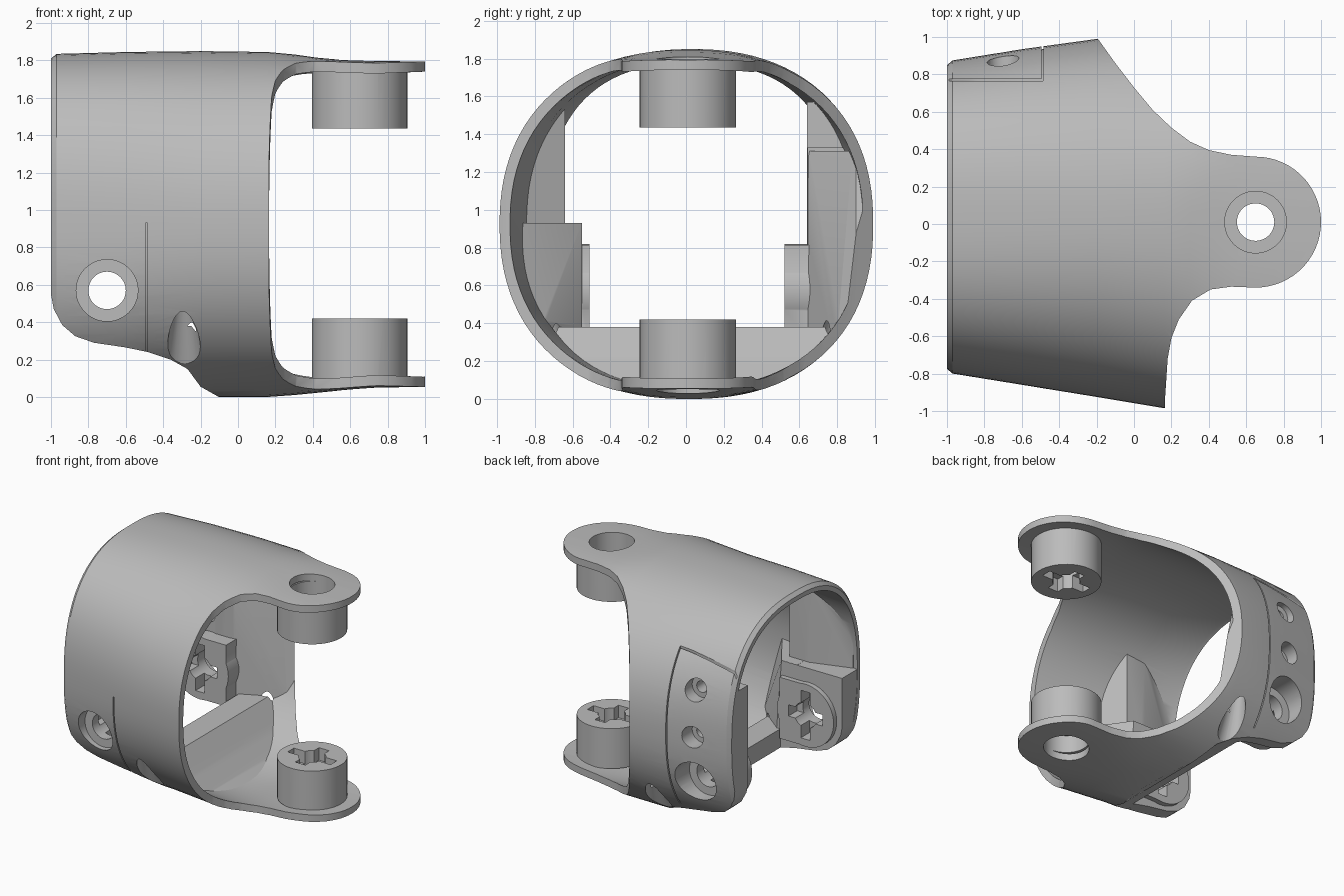
import bpy, bmesh
from math import pi, cos, sin, radians
from mathutils import Matrix, Vector

cube = bpy.data.objects.get("Cube")
if cube:
    bpy.data.objects.remove(cube, do_unlink=True)

grey = bpy.data.materials.new("plain_grey")
grey.use_nodes = True
colour = (0.5, 0.5, 0.5, 1)
grey.diffuse_color = colour
grey.node_tree.nodes["Principled BSDF"].inputs["Base Color"].default_value = colour


def finish(bm, name):
    bmesh.ops.recalc_face_normals(bm, faces=bm.faces)
    mesh = bpy.data.meshes.new(name)
    bm.to_mesh(mesh)
    bm.free()
    mesh.materials.append(grey)
    obj = bpy.data.objects.new(name, mesh)
    bpy.context.collection.objects.link(obj)
    return obj


def combine(target, other, op):
    """Apply a boolean and throw the helper away."""
    mod = target.modifiers.new("bool", "BOOLEAN")
    mod.operation, mod.solver, mod.object = op, "EXACT", other
    bpy.context.view_layer.objects.active = target
    bpy.ops.object.modifier_apply(modifier=mod.name)
    bpy.data.objects.remove(other, do_unlink=True)
    return target


def hull(points, name="hull"):
    bm = bmesh.new()
    for p in points:
        bm.verts.new(p)
    bmesh.ops.convex_hull(bm, input=bm.verts)
    return finish(bm, name)


def box(x0, x1, y0, y1, z0, z1):
    return hull([(x, y, z) for x in (x0, x1) for y in (y0, y1) for z in (z0, z1)], "block")


def rod(start, end, r0, r1=None):
    """Cylinder or tapered rod between two points."""
    a, b = Vector(start), Vector(end)
    bm = bmesh.new()
    bmesh.ops.create_cone(bm, cap_ends=True, segments=48, radius1=r0,
                          radius2=r0 if r1 is None else r1, depth=(b - a).length)
    turn = Vector((0, 0, 1)).rotation_difference(b - a).to_matrix().to_4x4()
    bm.transform(Matrix.Translation((a + b) / 2) @ turn)
    return finish(bm, "rod")


def rod_z(x, y, r, lo, hi):
    return rod((x, y, lo), (x, y, hi), r)


def rod_y(x, z, r, lo, hi):
    return rod((x, lo, z), (x, hi, z), r)


def prism(points, axis, lo, hi):
    """Extrude an outline drawn in xy (along z) or in xz (along y)."""
    place = (lambda p, q, d: (p, q, d)) if axis == "z" else (lambda p, q, d: (p, d, q))
    bm = bmesh.new()
    rings = [[bm.verts.new(place(p, q, d)) for p, q in points] for d in (lo, hi)]
    n = len(points)
    for ring in rings:
        bm.faces.new(ring)
    for i in range(n):
        j = (i + 1) % n
        bm.faces.new((rings[0][i], rings[0][j], rings[1][j], rings[1][i]))
    return finish(bm, "prism")


# Oval stations along the shell: x, y min, y max, z min, z max, squareness
STATIONS = [
    (-1.0, -.775, .85, .035, 1.81, 2.5), (-.97, -.80, .875, .02, 1.835, 2.5),
    (-.6, -.86, .935, .005, 1.845, 2.4), (-.2, -.925, .99, 0, 1.85, 2.25),
    (.16, -.985, 1.0, 0, 1.845, 2.25), (.3, -1, 1.01, .01, 1.832, 2.4),
    (.42, -1, 1.01, .022, 1.815, 2.7), (.55, -1, 1.01, .035, 1.803, 3),
    (.75, -1, 1.01, .05, 1.797, 3), (1.05, -1, 1.01, .055, 1.793, 3)]


def oval(grow, reach=0, name="oval"):
    """Lofted rounded solid, grown outward and lengthened by reach."""
    def bend(t, e):
        return abs(t) ** (2 / e) * (1 if t > 0 else -1)
    bm = bmesh.new()
    rings, n = [], 96
    for k, (x, y0, y1, z0, z1, e) in enumerate(STATIONS):
        x += reach * ((k == len(STATIONS) - 1) - (k == 0))
        ry, rz = (y1 - y0) / 2 + grow, (z1 - z0) / 2 + grow
        angles = [2 * pi * (i + .5) / n for i in range(n)]
        rings.append([bm.verts.new((x, (y0 + y1) / 2 + ry * bend(cos(a), e),
                                    (z0 + z1) / 2 + rz * bend(sin(a), e))) for a in angles])
    bm.faces.new(rings[0])
    bm.faces.new(rings[-1])
    for a, b in zip(rings, rings[1:]):
        for i in range(n):
            j = (i + 1) % n
            bm.faces.new((a[i], a[j], b[j], b[i]))
    return finish(bm, name)


# Thin rounded shell
body = combine(oval(0, name="bracket_shell"), oval(-.055, .1), "DIFFERENCE")


def add(part, grow=-.03):
    """Clip a part to the oval and join it to the shell."""
    combine(part, oval(grow, -.003), "INTERSECT")
    combine(body, part, "UNION")


# Upper inner walls, sloping back to the shell, and the lower cheeks
PIVOT = (-.7, .57)
add(prism([(-.96, -1.2), (-.96, -.74), (-.64, -.64), (-.47, -.64), (-.36, -.86), (-.36, -1.2)],
          "z", .8, 1.57))
add(prism([(-.96, 1.2), (-.96, .8), (-.64, .64), (-.52, .64), (-.52, 1.2)], "z", .8, 1.57))
add(box(-1.2, -.49, -1.2, -.55, -.1, .93), -.008)
add(box(-1.2, -.49, .642, 1.2, -.1, 1.33), -.008)

# Gussets that blend the cheeks forward into the shell
add(hull([(-.6, -.551, .931), (-.46, -.551, .931), (-.2, -.93, .931), (-.2, -1.2, .931), (-.6, -1.2, .931),
          (-.6, -.551, -.1), (-.38, -.551, -.1), (.1, -.93, -.1), (.1, -1.2, -.1), (-.6, -1.2, -.1)]))
add(hull([(-.6, .644, 1.31), (-.5, .644, 1.31), (-.22, .9, 1.31), (-.22, 1.2, 1.31), (-.6, 1.2, 1.31),
          (-.6, .644, -.1), (-.45, .644, -.1), (.08, .9, -.1), (.08, 1.2, -.1), (-.6, 1.2, -.1)]))

# Inner pivot bosses with a squared side
for lo, hi in ((-.75, -.51), (.52, .8)):
    boss = rod_y(*PIVOT, .25, lo, hi)
    combine(boss, box(-.7, -.47, lo, hi, .325, .815), "UNION")
    add(boss)

# Ramped floor
add(prism([(.13, .02), (0, .1), (-.12, .22), (-.25, .38), (-.45, .38), (-.45, -.1), (.13, -.1)],
          "y", -1.1, 1.1))

# Plan outline with the two round lugs
LUG = (.65, .01)
arc = [(LUG[0] + .35 * cos(radians(a)), LUG[1] + .35 * sin(radians(a))) for a in range(-90, 91, 6)]
plan = [(-1.2, -1.2), (.165, -1.2), (.165, -.95), (.18, -.72), (.2, -.61), (.24, -.51),
        (.31, -.41), (.41, -.35), (.52, -.335)] + arc + [
        (.52, .37), (.4, .395), (.3, .44), (.2, .515), (.1, .61), (0, .73), (-.1, .86),
        (-.2, 1.0), (-.35, 1.22), (-1.2, 1.22)]
combine(body, prism(plan, "z", -.5, 2.5), "INTERSECT")

# Underside opening
under = [(-1.2, -.3), (-1.2, .65), (-1.01, .6), (-.985, .47), (-.94, .385), (-.87, .325),
         (-.77, .29), (-.6, .265), (-.48, .24), (-.36, .2), (-.27, .15), (-.2, .055),
         (-.1, -.001), (-.1, -.3)]
combine(body, prism(under, "y", -1.5, 1.5), "DIFFERENCE")

# Lug bosses
for lo, hi in ((.1, .42), (1.435, 1.745)):
    combine(body, rod_z(*LUG, .255, lo, hi), "UNION")


def cut(part):
    combine(body, part, "DIFFERENCE")


# Lug bores, outer counterbores and cross recesses
cut(rod_z(*LUG, .1, -.5, 2.5))
cut(rod_z(*LUG, .165, -.5, .24))
cut(rod_z(*LUG, .165, 1.62, 2.5))
x, y = LUG
for lo, hi in ((.32, .5), (1.36, 1.54)):
    cut(box(x - .19, x + .19, y - .04, y + .04, lo, hi))
    cut(box(x - .045, x + .045, y - .15, y + .15, lo, hi))

# Pivot bores, counterbores and cross recesses
x, z = PIVOT
cut(rod_y(x, z, .1, -1.5, 1.5))
for lo, hi in ((-1.5, -.7), (.72, 1.5)):
    cut(rod_y(x, z, .165, lo, hi))
cut(box(x - .04, x + .04, -.62, .63, z - .19, z + .19))
cut(box(x - .15, x + .15, -.621, .631, z - .045, z + .045))

# Teardrop screw grooves under the shell
for side in (-1, 1):
    cut(rod((-.29, .03 + side * .7, .03), (-.29, .03 + side * .8, .52), .13, .05))

# Fine grooves that outline the side panels
for slit in ((-.495, -.485, -1.2, -.3, -.1, .93), (-.495, -.485, .77, 1.2, -.1, 2),
             (-1.2, -.486, .765, .775, 1, 2)):
    cut(combine(box(*slit), oval(-.015, .3), "DIFFERENCE"))

# Two small stepped holes on the back panel
for z in (.94, 1.3):
    cut(rod_y(PIVOT[0], z, .085, .8, 1.5))
    cut(rod_y(PIVOT[0], z, .045, .4, 1.4))

# Smooth curved surfaces, crisp edges
bpy.ops.object.select_all(action="DESELECT")
body.select_set(True)
bpy.context.view_layer.objects.active = body
bpy.ops.object.shade_smooth_by_angle(angle=radians(30))
